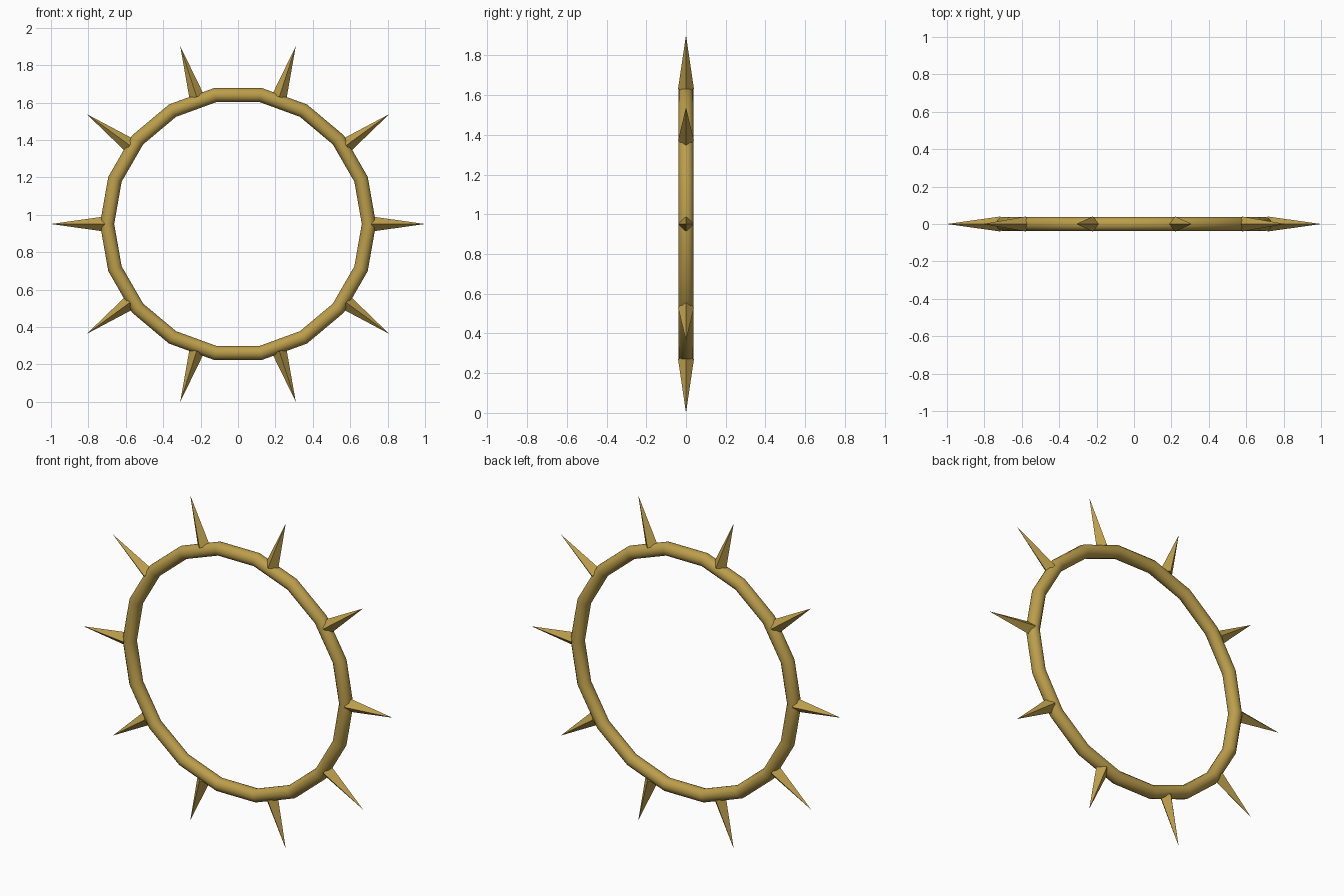
import bpy, math
from mathutils import Matrix, Vector

if "Cube" in bpy.data.objects:
    bpy.data.objects.remove(bpy.data.objects["Cube"])

CENTRE = Vector((0, 0, 0.951))
RING_R, TUBE_R = 0.70, 0.038
BASE_R, TIP_R, SPIKE_W = 0.715, 1.0, 0.04

brass = bpy.data.materials.new("brass")
brass.diffuse_color = (0.50, 0.34, 0.07, 1)
brass.use_nodes = True
brass.node_tree.nodes["Principled BSDF"].inputs["Base Color"].default_value = brass.diffuse_color

# Ring: 18-sided hoop standing upright, a corner on the +x axis
bpy.ops.mesh.primitive_torus_add(major_segments=18, minor_segments=12,
                                 major_radius=RING_R, minor_radius=TUBE_R)
ring = bpy.context.object
ring.name = "ring"
ring.data.transform(Matrix.Translation(CENTRE) @ Matrix.Rotation(math.pi / 2, 4, 'X'))
ring.data.materials.append(brass)
bpy.ops.object.shade_smooth_by_angle(angle=math.radians(35))

# Spikes: ten four-sided pyramids pointing outwards
for i in range(10):
    a = i * math.tau / 10
    bpy.ops.mesh.primitive_cone_add(vertices=4, radius1=SPIKE_W, radius2=0,
                                    depth=TIP_R - BASE_R)
    spike = bpy.context.object
    spike.name = f"spike_{i + 1}"
    out = Vector((math.cos(a), 0, math.sin(a)))
    turn = Matrix.Rotation(math.pi / 2 - a, 4, 'Y')
    spike.data.transform(Matrix.Translation(CENTRE + out * (BASE_R + TIP_R) / 2) @ turn)
    spike.data.materials.append(brass)
